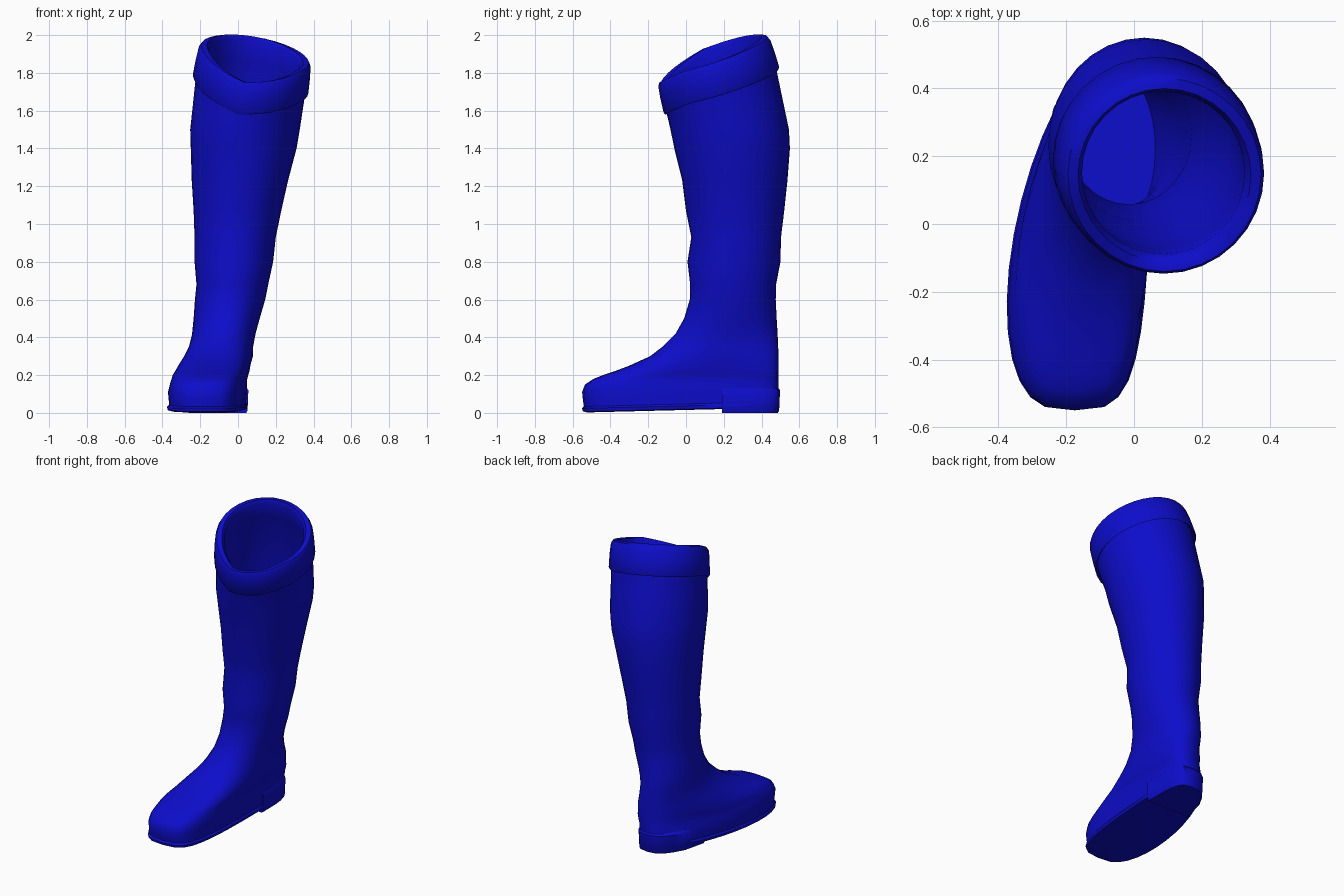
import bpy, bmesh, math

cube = bpy.data.objects.get("Cube")
if cube:
    bpy.data.objects.remove(cube, do_unlink=True)

SEGMENTS = 32
ANGLES = [2 * math.pi * i / SEGMENTS for i in range(SEGMENTS)]

blue = bpy.data.materials.new("deep_blue_rubber")
blue.use_nodes = True
color = (.004, .004, .6, 1)
blue.diffuse_color = color
shader = next(n for n in blue.node_tree.nodes if n.type == 'BSDF_PRINCIPLED')
shader.inputs["Base Color"].default_value = color


def loft(name, rings, cap_start=True, cap_end=True, sharp_angle=50):
    """Skin a stack of rings that all have the same number of points."""
    bm = bmesh.new()
    loops = [[bm.verts.new(p) for p in ring] for ring in rings]
    for low, high in zip(loops, loops[1:]):
        count = len(low)
        for i in range(count):
            j = (i + 1) % count
            bm.faces.new((low[i], low[j], high[j], high[i]))
    if cap_start:
        bm.faces.new(loops[0][::-1])
    if cap_end:
        bm.faces.new(loops[-1])
    bmesh.ops.recalc_face_normals(bm, faces=bm.faces)
    mesh = bpy.data.meshes.new(name)
    bm.to_mesh(mesh)
    bm.free()
    obj = bpy.data.objects.new(name, mesh)
    bpy.context.collection.objects.link(obj)
    mesh.materials.append(blue)
    bpy.ops.object.select_all(action='DESELECT')
    obj.select_set(True)
    bpy.context.view_layer.objects.active = obj
    bpy.ops.object.shade_smooth_by_angle(angle=math.radians(sharp_angle))
    return obj


def section(z, front, back, center, width, grow=0):
    """Horizontal slice: an ellipse for the leg, a foot outline lower down."""
    foot = min(1, max(0, (.45 - z) / .25))
    points = []
    for t in ANGLES:
        s, side = math.cos(t), math.sin(t)
        y = (front + back) / 2 - s * ((back - front) / 2 + grow)
        bulge = math.copysign(abs(side) ** (1 - .4 * foot), side)
        x = center + foot * (.04 * s - .06) * s
        x += (width + grow + .035 * foot * s) * bulge
        points.append((x, y, z))
    return points


def collar(radius, drop):
    """Slanted ring around the opening, dipping to a point at the front."""
    h = drop / .17
    points = []
    for t in ANGLES:
        dx, dy = math.sin(t), -math.cos(t)
        away = abs((t - ANGLES[-1] + math.pi) % (2 * math.pi) - math.pi)
        dip = .07 * max(0, 1 - away / 1.2)
        z = 1.9 + .295 * (.31 * dy - .16 * dx) - dip - drop
        points.append((.09 - .025 * h + radius * dx,
                       .145 + .045 * h + radius * dy, z))
    return points


def blend(a, b, f=.5):
    return [tuple(u + (v - u) * f for u, v in zip(p, q)) for p, q in zip(a, b)]


# Slices from sole to calf: height, front, back, centre, half width
foot_rows = [
    (.03, -.54, .48, -.155, .19),
    (.06, -.545, .485, -.155, .19),
    (.11, -.55, .49, -.155, .195),
    (.15, -.535, .49, -.15, .19),
    (.18, -.49, .49, -.145, .185),
    (.2, -.44, .49, -.14, .185),
    (.22, -.38, .49, -.13, .185),
    (.25, -.3, .49, -.12, .182),
    (.3, -.19, .49, -.1, .178),
    (.35, -.125, .488, -.088, .168),
]
leg_rows = [
    (.42, -.055, .485, -.075, .168),
    (.5, -.01, .48, -.06, .175),
    (.6, .02, .475, -.042, .186),
    (.68, .022, .477, -.03, .19),
    (.8, .008, .5, -.022, .208),
    (.93, .028, .503, -.015, .215),
    (1.07, 0, .52, -.003, .232),
    (1.23, -.02, .537, .01, .255),
    (1.4, -.062, .55, .03, .28),
    (1.5, -.082, .545, .037, .29),
]

# Foot and leg in one skin, tucked under the cuff
rings = [section(*row) for row in foot_rows + leg_rows]
under_cuff = collar(.29, .13)
rings += [blend(rings[-1], under_cuff), under_cuff]
loft("boot_upper", rings, cap_end=False)

# Folded cuff with a rounded lip, running into the inner lining
lining = [section(*row, grow=-.03) for row in reversed(leg_rows)]
cuff_rings = [collar(.28, .15), collar(.3, .17), collar(.306, .16),
              collar(.303, .08), collar(.297, .02), collar(.285, 0),
              collar(.255, 0), collar(.24, .025), collar(.255, .13)]
loft("cuff_and_lining", cuff_rings + lining, cap_start=False)


# Thin sole that rises gently from the toe to the arch
def sole_ring(grow, lift):
    outline = section(*foot_rows[0], grow=grow)
    return [(x, y, lift + max(0, .025 * (y + .5))) for x, y, z in outline]


loft("sole", [sole_ring(-.015, .003), sole_ring(.006, .008),
              sole_ring(.01, .025), sole_ring(.002, .035)])


# Heel block cut from the back of the foot outline
def heel_ring(z, grow):
    points = [p for p in section(*foot_rows[2], grow=grow) if p[1] > .19]
    first, last = points[0], points[-1]
    points[0] = (first[0], .19, 0)
    points[-1] = (last[0], .19, 0)
    return [(x, y, z) for x, y, _ in points]


loft("heel", [heel_ring(0, -.004), heel_ring(.012, .003),
              heel_ring(.12, .008), heel_ring(.135, -.004)], sharp_angle=40)
